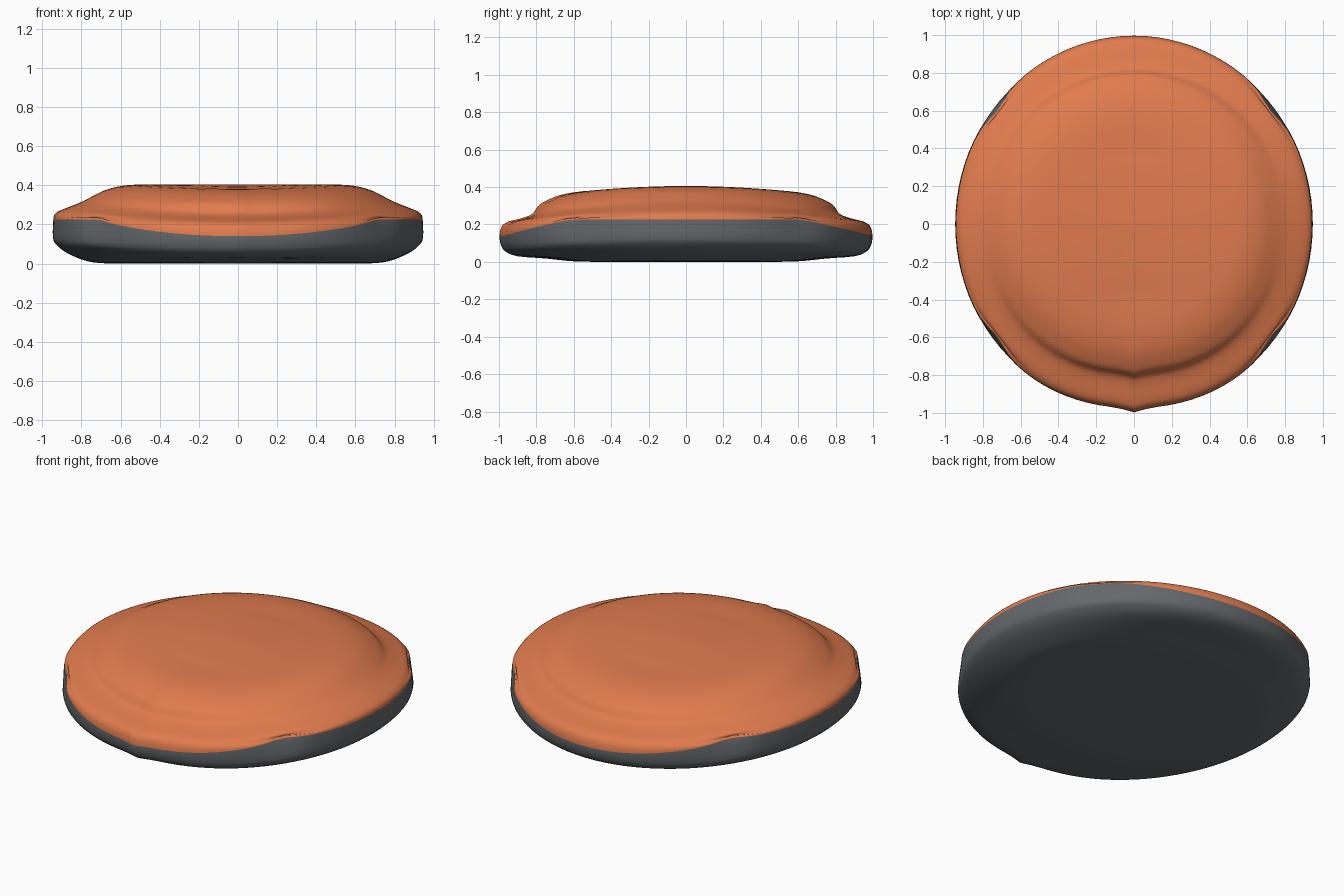
import bpy, bmesh, math

if "Cube" in bpy.data.objects:
    bpy.data.objects.remove(bpy.data.objects["Cube"])

SEGS, STEPS, SEAM = 96, 3, 7

def material(name, rgb):
    m = bpy.data.materials.new(name)
    m.diffuse_color = (*rgb, 1)
    m.use_nodes = True
    m.node_tree.nodes["Principled BSDF"].inputs["Base Color"].default_value = m.diffuse_color
    return m

orange = material("orange", (0.75, 0.20, 0.076))
grey = material("slate grey", (0.125, 0.138, 0.146))

# Half profiles from bottom centre to top centre: (radius fraction, height)
side = [(0, 0), (.4, 0), (.72, .002), (.83, .018), (.92, .055), (.97, .09),
        (.995, .13), (.993, .226), (.985, .252), (.96, .27), (.9, .293),
        (.85, .312), (.81, .33), (.77, .35), (.71, .377), (.62, .398),
        (.5, .405), (.3, .405), (0, .405)]
end = [(0, 0), (.4, 0), (.6, .003), (.75, .018), (.90, .03), (.965, .055),
       (.99, .09), (.997, .14), (.985, .19), (.95, .215), (.87, .236),
       (.82, .258), (.79, .30), (.75, .326), (.67, .358), (.55, .378),
       (.38, .386), (.28, .394), (0, .405)]

def spline(pts):
    """Smooth curve through the profile points."""
    out = []
    for i in range(len(pts) - 1):
        p0, p1, p2 = pts[max(i - 1, 0)], pts[i], pts[i + 1]
        p3 = pts[min(i + 2, len(pts) - 1)]
        for s in range(STEPS):
            t = s / STEPS
            out.append(tuple(
                b + .5 * t * (c - a + t * (2*a - 5*b + 4*c - d + t * (3*(b - c) + d - a)))
                for a, b, c, d in zip(p0, p1, p2, p3)))
    return out + [pts[-1]]

def section(t):
    """Blend the side and end profiles around the oval."""
    w = math.sin(t) ** 2
    pts = [(a[0] + (b[0] - a[0]) * w, a[1] + (b[1] - a[1]) * w)
           for a, b in zip(side, end)]
    # colour seam stays level along the sides and dips at both ends
    y = abs(math.sin(t))
    dip = max(0, (y - .64) / .36)
    notch = math.exp(-((y - .62) / .09) ** 2)
    r, _ = pts[SEAM]
    pts[SEAM] = (r - .025 * notch, .226 - .086 * dip)
    r, z = pts[SEAM + 1]
    pts[SEAM + 1] = (r - .03 * notch, max(z, pts[SEAM][1] + .008))
    return spline(pts)

bm = bmesh.new()
bottom, top = bm.verts.new((0, 0, 0)), bm.verts.new((0, 0, .405))
columns = []
for i in range(SEGS):
    t = 2 * math.pi * i / SEGS
    c, s = math.cos(t), math.sin(t)
    # front edge is slightly flattened with a tiny nub in the middle
    length = 1.0 if s > 0 else 1 - .022 * s ** 8 * (1 - math.exp(-(c / .06) ** 2))
    columns.append([bm.verts.new((.95 * r * c, length * r * s, z))
                    for r, z in section(t)[1:-1]])

# Shell: grey below the seam, orange above it
for i, a in enumerate(columns):
    b = columns[(i + 1) % SEGS]
    bm.faces.new((bottom, b[0], a[0])).material_index = 1
    for j in range(len(a) - 1):
        f = bm.faces.new((a[j], b[j], b[j + 1], a[j + 1]))
        f.material_index = 1 if j + 1 < SEAM * STEPS else 0
    bm.faces.new((a[-1], b[-1], top))
bmesh.ops.recalc_face_normals(bm, faces=bm.faces)
for f in bm.faces:
    f.smooth = True

mesh = bpy.data.meshes.new("oval_shell")
bm.to_mesh(mesh)
bm.free()
mesh.materials.append(orange)
mesh.materials.append(grey)
shell = bpy.data.objects.new("oval_shell", mesh)
bpy.context.collection.objects.link(shell)
